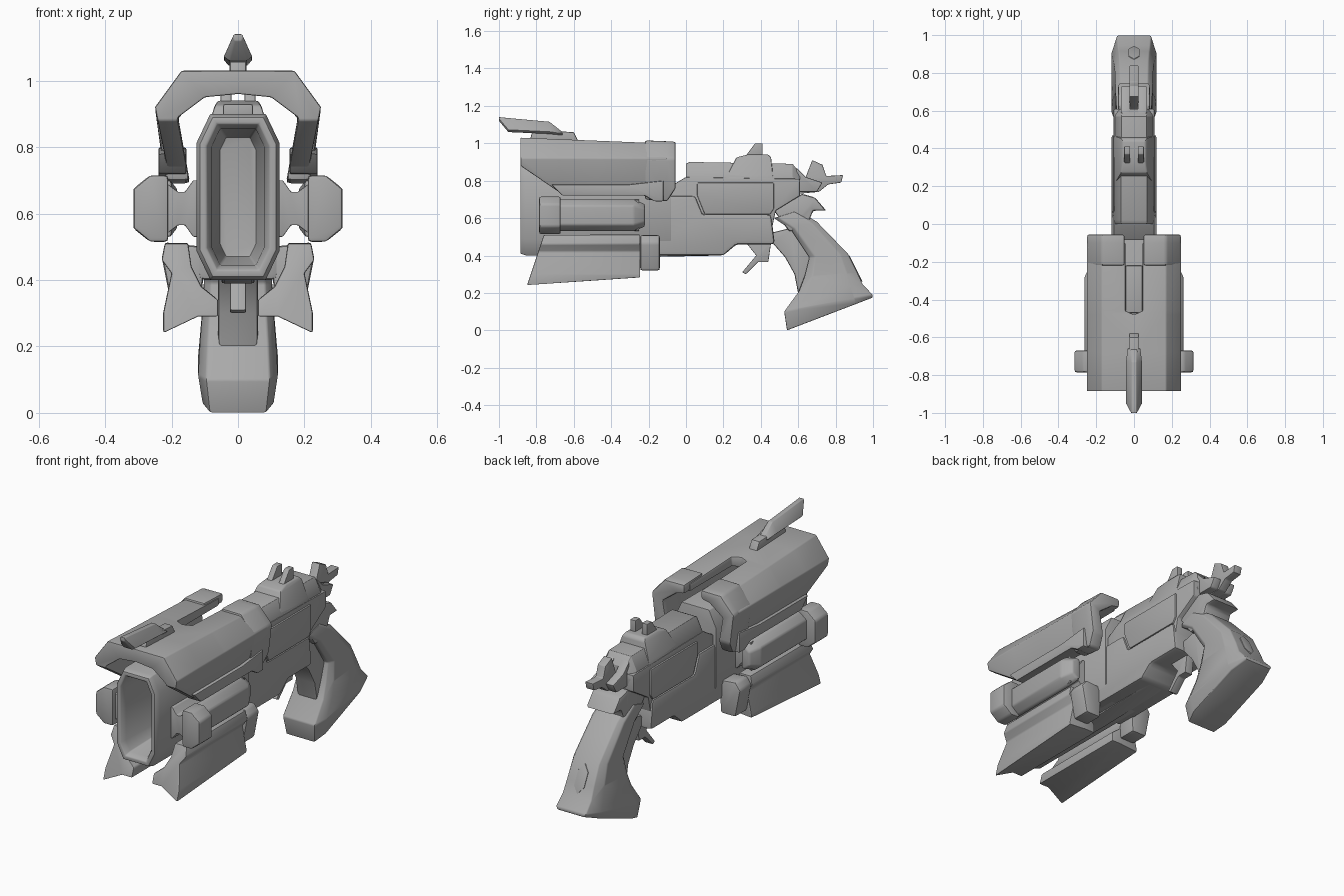
import bpy, bmesh, math
from mathutils import Vector

cube = bpy.data.objects.get("Cube")
if cube:
    bpy.data.objects.remove(cube, do_unlink=True)

metal = bpy.data.materials.new("plain_grey")
metal.use_nodes = True
metal.diffuse_color = (.4, .4, .4, 1)
metal.node_tree.nodes["Principled BSDF"].inputs["Base Color"].default_value = metal.diffuse_color

# Shared levels and widths
WIDTH = .12
FLOOR, WAIST, SHELF, DECK, TOP = .4, .62, .72, .8, .9
MUZZLE, COLLAR, SHROUD_END, SLOT = -.885, -.22, -.055, -.47


def mirror_over_x(bm):
    """Drop faces on the centre plane, then add the reflected half."""
    seam = [f for f in bm.faces if all(abs(v.co.x) < .001 for v in f.verts)]
    bmesh.ops.delete(bm, geom=seam, context='FACES')
    everything = bm.verts[:] + bm.edges[:] + bm.faces[:]
    copy = bmesh.ops.duplicate(bm, geom=everything)["geom"]
    for item in copy:
        if isinstance(item, bmesh.types.BMVert):
            item.co.x *= -1
    flipped = [item for item in copy if isinstance(item, bmesh.types.BMFace)]
    bmesh.ops.reverse_faces(bm, faces=flipped)
    bmesh.ops.remove_doubles(bm, verts=bm.verts, dist=.0001)


def loft(name, rings, bevel=.008, mirror=False):
    """Skin rings of equal length, optionally mirror, and soften the sharp edges."""
    bm = bmesh.new()
    loops = [[bm.verts.new(point) for point in ring] for ring in rings]
    for near, far in zip(loops, loops[1:]):
        for i in range(len(near)):
            bm.faces.new((near[i - 1], near[i], far[i], far[i - 1]))
    bm.faces.new(loops[0])
    bm.faces.new(loops[-1])
    bmesh.ops.recalc_face_normals(bm, faces=bm.faces)
    if mirror:
        mirror_over_x(bm)
    sharp = [e for e in bm.edges if e.calc_face_angle(0) > math.radians(28)]
    bmesh.ops.bevel(bm, geom=sharp, offset=bevel, segments=2, profile=.6,
                    affect='EDGES', clamp_overlap=True)
    mesh = bpy.data.meshes.new(name)
    bm.to_mesh(mesh)
    bm.free()
    mesh.materials.append(metal)
    obj = bpy.data.objects.new(name, mesh)
    bpy.context.collection.objects.link(obj)
    bpy.ops.object.select_all(action='DESELECT')
    obj.select_set(True)
    bpy.context.view_layer.objects.active = obj
    bpy.ops.object.shade_smooth_by_angle(angle=math.radians(40))


def side_prism(name, outer, profile, inner=None, bevel=.008):
    """Extrude a (y, z) side profile across x; an inner limit makes a mirrored pair."""
    paired = inner is not None
    start = inner if paired else -outer
    loft(name, [[(x, y, z) for y, z in profile] for x in (start, outer)], bevel, paired)


def cross_section(y, half):
    return [(x, y, z) for x, z in half]


def octagon(y, width, bottom, top):
    """Box section with chamfered corners."""
    cut, drop = width / 3, width * .7
    right = [(width - cut, bottom), (width, bottom + drop),
             (width, top - drop), (width - cut, top)]
    left = [(-x, z) for x, z in reversed(right)]
    return cross_section(y, right + left)


# Hollow barrel: the outside turns in at the muzzle and runs back down the bore
bore_path = [(-.08, 0), (MUZZLE + .03, 0), (MUZZLE, .01), (MUZZLE, .03),
             (MUZZLE + .03, .045), (-.3, .07)]
loft("barrel", [octagon(y, WIDTH + .005 - inset, FLOOR + inset, TOP - inset)
                for y, inset in bore_path], .005)


# Arched shroud, split along its top at the rear
def arch(y, bottom, gap, swell=0.0):
    crown = 1.03 - .04 * (y - MUZZLE) + swell
    tuck = (.92 - bottom) / 5
    outside = [(gap, crown), (.17, crown), (.25, .92), (.25 + swell - tuck, bottom)]
    inside = [(.19 - tuck, bottom), (.18, .89), (.1, .95), (gap, .96)]
    return cross_section(y, outside + inside)


loft("shroud", [arch(MUZZLE, .88, 0), arch(-.68, .74, 0), arch(SLOT - .01, .74, 0),
                arch(SLOT + .01, .74, .045), arch(-.1, .75, .045)], .016, True)
loft("shroud_collar", [arch(COLLAR, .7, .05, .012), arch(-.1, .69, .05, .012),
                       arch(SHROUD_END, .76, .05, .012)], .014, True)
side_prism("shroud_lip", .24, [(-.72, .78), (-.66, SHELF), (COLLAR, SHELF), (-.17, .69),
                               (-.12, .69), (-.12, DECK), (-.3, .78)], inner=.155)
side_prism("slot_rib", .045, [(SLOT, .88), (SLOT, .93), (COLLAR, .93), (COLLAR, .88)])


# Front sight: blade narrowing to its top edge and its tip, on a small foot
def blade(y, width, bottom, top):
    half = [(width * .6, bottom), (width, bottom + .012), (.012, top)]
    return cross_section(y, half + [(-x, z) for x, z in reversed(half)])


loft("front_sight", [blade(-1, .016, 1.12, 1.14), blade(-.95, .043, 1.06, 1.135),
                     blade(-.73, .043, 1.05, 1.115), blade(-.66, .035, 1.04, 1.06)], .003)
side_prism("front_sight_foot", .025, [(-.84, 1), (-.82, 1.07), (-.6, 1.06), (-.57, 1)])

# Side pods: knob, long body and a waisted link to the barrel
POD_MIDDLE = .615


def pod(y, inner, outer, height):
    slope = outer - height / 2
    half = [(inner, height), (slope, height), (outer, height * .6)]
    upper = [(x, POD_MIDDLE + h) for x, h in half]
    lower = [(x, POD_MIDDLE - h) for x, h in reversed(half)]
    return cross_section(y, upper + lower)


def link_section(x, height):
    front, back, low, high = -.76, -.25, POD_MIDDLE - height, POD_MIDDLE + height
    return [(x, front, low), (x, back, low), (x, back, high), (x, front, high)]


loft("pod_knob", [pod(y, .21, .315, .1) for y in (-.785, -.67)], .012, True)
loft("pod_body", [pod(-.7, .2, .262, .085), pod(-.28, .2, .262, .085),
                  pod(COLLAR, .18, .23, .06)], .012, True)
loft("pod_link", [link_section(.115, .085), link_section(.135, .085), link_section(.16, .05),
                  link_section(.18, .05), link_section(.22, .08)], .004, True)

# Lower fins flare outwards and lean forward; a bracket closes each at the rear
fin = [(.15, .51), (.22, .51), (.23, .46), (.2, .42), (.225, .3), (.225, .24),
       (.12, .29), (.06, .29), (.06, .34), (.11, .38), (.14, .44)]
loft("lower_fin", [[(x, (z - .51) / 3 - .76, z) for x, z in fin],
                   [(x, -.245, max(z, .28) + x * .01) for x, z in fin]], .007, True)
bracket = [(.1, .5), (.2, .51), (.23, .47), (.2, .32), (.11, .32)]
loft("fin_bracket", [cross_section(y, bracket) for y in (-.245, -.14)], .014, True)
side_prism("under_rib", .05, [(-.8, .43), (-.78, FLOOR), (-.3, .39), (.18, FLOOR), (.2, .45)])

# Frame: lower block, middle block, side plates and slide
side_prism("lower_frame", WIDTH, [(-.25, SHELF), (.05, SHELF), (.09, WAIST), (.455, WAIST),
                                  (.475, .46), (.27, .46), (.2, FLOOR), (-.25, FLOOR)], bevel=.02)
side_prism("middle_frame", WIDTH - .012, [(-.1, .76), (0, .82), (.61, .81), (.61, SHELF),
                                          (.48, .64), (.45, .5), (-.1, .5)])
side_prism("side_plate", WIDTH - .003, [(.06, .79), (.06, SHELF), (.1, WAIST),
                                        (.45, WAIST), (.47, .65), (.47, .79)])
loft("slide", [octagon(0, .1, SHELF, .89), octagon(.02, .105, SHELF, TOP),
               octagon(.57, .1, SHELF, .89), octagon(.61, .09, SHELF, .84)])


# Rear sight: stepped base that narrows upwards, and two upright prongs
def base_step(z, width, front, back):
    return [(-width, front, z), (width, front, z), (width, back, z), (-width, back, z)]


loft("rear_sight_base", [base_step(DECK, .108, .2, .47), base_step(.83, .1, .22, .465),
                         base_step(.925, .07, .27, .455), base_step(.94, .06, .33, .44)])
side_prism("rear_sight_prong", .052, [(.31, .92), (.37, 1), (.41, 1), (.41, .92)],
           inner=.02, bevel=.004)

# Hammer with its spur and cheeks, and the tang below
side_prism("hammer", .024, [(.58, .76), (.64, .82), (.675, .91), (.73, .885), (.75, .825),
                            (.84, .83), (.83, .79), (.76, .78), (.71, .74), (.6, .73)],
           bevel=.005)
side_prism("hammer_cheek", .07, [(.58, .74), (.59, .87), (.64, .82), (.73, .79), (.7, .74)],
           inner=.02)
side_prism("tang", .085, [(.47, .64), (.62, .73), (.69, .71), (.75, .64), (.68, .64),
                          (.66, .59), (.7, .54), (.55, .53)], bevel=.015)


# Grip: rings run from a front point to a back point and widen downwards
def grip_ring(front, back, width):
    a, b = Vector((0, *front)), Vector((0, *back))
    side = [(0, .8), (.15, 1), (.8, 1), (1, .75)]
    loop = side + [(t, -s) for t, s in reversed(side)]
    return [a.lerp(b, t) + Vector((s * width, 0, 0)) for t, s in loop]


grip_edges = [((.47, .6), (.6, .64)), ((.56, .54), (.7, .58)), ((.66, .39), (.865, .41)),
              ((.635, .29), (.915, .31)), ((.605, .21), (.945, .245)),
              ((.525, .1), (.998, .19)), ((.54, 0), (.998, .175))]
loft("grip", [grip_ring(front, back, .09 + .006 * i - .02 * (i > 5))
              for i, (front, back) in enumerate(grip_edges)], .006)
side_prism("grip_strap", .06, [(.45, .52), (.57, .55), (.68, .4), (.6, .195), (.58, .3),
                               (.53, .39), (.46, .47)], bevel=.012)


# Hexagonal badge plate lying on the grip's back slope
def badge_outline(lift):
    corners = [math.tau * i / 6 for i in range(6)]
    return [(.035 * math.sin(a), .9 + lift - .035 * math.cos(a), .33 + .07 * math.cos(a))
            for a in corners]


loft("grip_badge", [badge_outline(0), badge_outline(.009)], .002)

# Curved trigger
side_prism("trigger", .024, [(.32, .47), (.375, FLOOR), (.3, .31), (.32, .3), (.385, .365),
                             (.44, .365), (.455, .47)], bevel=.005)
